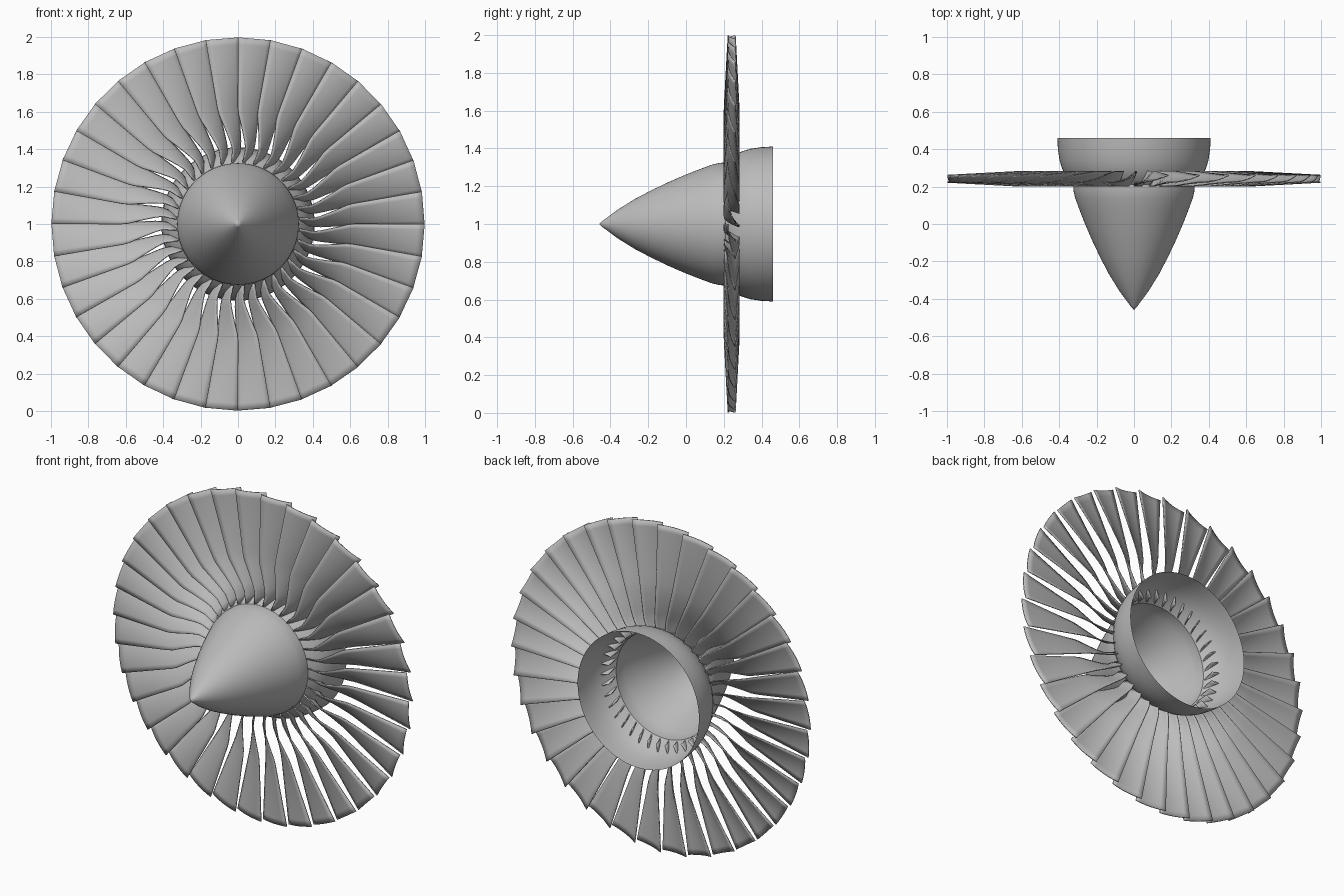
import bpy, bmesh, math
from mathutils import Matrix, Vector

cube = bpy.data.objects.get("Cube")
if cube:
    bpy.data.objects.remove(cube)

CENTRE = Vector((0, 0, 1))
BLADES = 36

metal = bpy.data.materials.new("grey_metal")
metal.use_nodes = True
GREY = (0.5, 0.5, 0.5, 1)
metal.diffuse_color = GREY
metal.node_tree.nodes["Principled BSDF"].inputs["Base Color"].default_value = GREY


def finish(name, bm, angle=40):
    mesh = bpy.data.meshes.new(name)
    bm.to_mesh(mesh)
    bm.free()
    mesh.materials.append(metal)
    obj = bpy.data.objects.new(name, mesh)
    bpy.context.collection.objects.link(obj)
    bpy.ops.object.select_all(action="DESELECT")
    obj.select_set(True)
    bpy.context.view_layer.objects.active = obj
    bpy.ops.object.shade_smooth_by_angle(angle=math.radians(angle))
    return obj


def lathe(name, profile, steps=96):
    """Spin (y, radius) points around the engine axis."""
    bm = bmesh.new()
    verts = [bm.verts.new(CENTRE + Vector((0, y, r))) for y, r in profile]
    edges = [bm.edges.new(pair) for pair in zip(verts, verts[1:])]
    bmesh.ops.spin(bm, geom=verts + edges, cent=CENTRE, axis=(0, 1, 0),
                   angle=math.tau, steps=steps, use_duplicate=False)
    bmesh.ops.remove_doubles(bm, verts=bm.verts, dist=1e-4)
    bmesh.ops.recalc_face_normals(bm, faces=bm.faces)
    return finish(name, bm)


def sample(table, r):
    """Smoothly interpolate a (radius, value) table."""
    for (r0, v0), (r1, v1) in zip(table, table[1:]):
        if r <= r1:
            t = (r - r0) / (r1 - r0)
            return v0 + (v1 - v0) * t
    return table[-1][1]


# Pointed nose shell, open at the back
lathe("nose_cone", [(-0.46, 0), (-0.44, 0.018), (-0.36, 0.077), (-0.27, 0.133),
                    (-0.18, 0.18), (-0.09, 0.223), (0, 0.262), (0.08, 0.293),
                    (0.14, 0.315), (0.18, 0.324), (0.21, 0.325)])

# Flared hub shell behind the nose
lathe("rear_hub", [(0.21, 0.325), (0.24, 0.353), (0.27, 0.372), (0.3, 0.386),
                   (0.34, 0.398), (0.4, 0.407), (0.46, 0.41)])

# Blade shape along the radius: tangential width, depth along the axis, lean
WIDTH = [(0.33, 0.03), (0.41, 0.045), (0.5, 0.075), (0.6, 0.113), (1, 0.186)]
DEPTH = [(0.33, 0.08), (0.6, 0.08), (1, 0.036)]
LEAN = [(0.33, -0.03), (0.41, -0.065), (0.5, -0.03), (0.6, 0), (1, 0)]
ROWS, COLS = 18, 6

bm = bmesh.new()
grid = []
for i in range(ROWS + 1):
    r = 0.33 + (0.994 - 0.33) * i / ROWS
    width, depth = sample(WIDTH, r), sample(DEPTH, r)
    row = []
    for j in range(COLS + 1):
        t = j / COLS - 0.5
        bow = 0.06 * width * (1 - 4 * t * t)
        x = t * width - sample(LEAN, r) * r + bow * depth / width
        y = 0.242 + t * depth - bow
        row.append(bm.verts.new((x, y, r)))
    grid.append(row)
for a, b in zip(grid, grid[1:]):
    for j in range(COLS):
        bm.faces.new((a[j], a[j + 1], b[j + 1], b[j]))

# Copy the blade around the hub
base = bm.verts[:] + bm.edges[:] + bm.faces[:]
start = math.radians(5.3)
bmesh.ops.rotate(bm, verts=bm.verts, matrix=Matrix.Rotation(start, 3, "Y"))
for k in range(1, BLADES):
    copy = bmesh.ops.duplicate(bm, geom=base)["geom"]
    bmesh.ops.rotate(bm, verts=[v for v in copy if isinstance(v, bmesh.types.BMVert)],
                     matrix=Matrix.Rotation(math.tau * k / BLADES, 3, "Y"))
bmesh.ops.translate(bm, verts=bm.verts, vec=CENTRE)
blades = finish("fan_blades", bm)
shell = blades.modifiers.new("thickness", "SOLIDIFY")
shell.thickness = 0.006
shell.offset = 0
